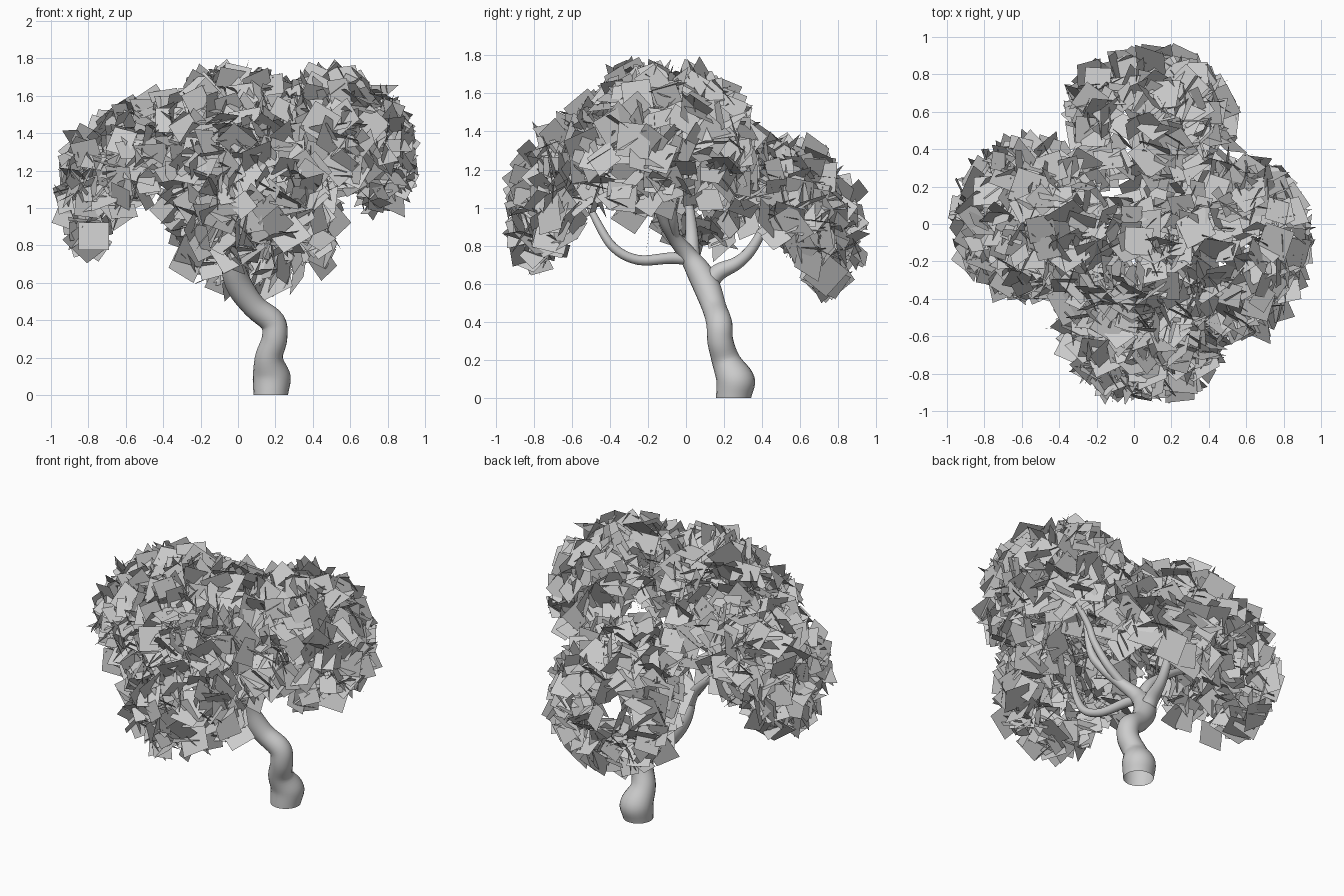
import bpy, bmesh, math, random
from mathutils import Vector

if "Cube" in bpy.data.objects:
    bpy.data.objects.remove(bpy.data.objects["Cube"])

random.seed(7)


def new_object(name, bm):
    me = bpy.data.meshes.new(name)
    bm.to_mesh(me)
    bm.free()
    ob = bpy.data.objects.new(name, me)
    bpy.context.collection.objects.link(ob)
    return ob


def spline(pts, steps=5):
    """Catmull-Rom through (x, y, z, radius) points."""
    p = [Vector(q) for q in pts]
    p = [2 * p[0] - p[1]] + p + [2 * p[-1] - p[-2]]
    out = []
    for i in range(1, len(p) - 2):
        a, b, c, d = p[i - 1:i + 3]
        for s in range(steps):
            t = s / steps
            out.append(0.5 * (2 * b + (c - a) * t + (2 * a - 5 * b + 4 * c - d) * t * t
                              + (3 * b - a - 3 * c + d) * t ** 3))
    return out + [p[-2]]


def tube(name, pts, sides=16):
    path = spline(pts)
    bm = bmesh.new()
    rings = []
    ref = Vector((1, 0, 0))
    for i, q in enumerate(path):
        tan = (path[min(i + 1, len(path) - 1)] - path[max(i - 1, 0)]).to_3d().normalized()
        # rings lie level near the ground
        tan = Vector((0, 0, 1)).lerp(tan, min(1, q.z / 0.35)).normalized()
        ref = (ref - tan * ref.dot(tan)).normalized()
        side = tan.cross(ref)
        ring = []
        for k in range(sides):
            a = 2 * math.pi * k / sides
            ring.append(bm.verts.new(q.to_3d() + (ref * math.cos(a) + side * math.sin(a)) * q.w))
        rings.append(ring)
    for r0, r1 in zip(rings, rings[1:]):
        for k in range(sides):
            j = (k + 1) % sides
            bm.faces.new((r0[k], r0[j], r1[j], r1[k])).smooth = True
    bm.faces.new(rings[-1])
    return new_object(name, bm)


def foliage(name, centre, axis, radii, count=340):
    """Dome of square leaf cards; radii = across, along slope, height."""
    c, w = Vector(centre), Vector(axis).normalized()
    u = Vector((0, 0, 1)).cross(w)
    u = u.normalized() if u.length > 0.2 else Vector((1, 0, 0))
    v = w.cross(u).normalized()
    bm = bmesh.new()
    made = 0
    while made < count:
        d = Vector([random.gauss(0, 1) for _ in range(3)]).normalized()
        if d.z < -0.2:
            continue
        r = random.uniform(0.4, 1) ** 0.4
        out = u * d.x + v * d.y + w * d.z
        pos = c + (u * d.x * radii[0] + v * d.y * radii[1] + w * d.z * radii[2]) * r
        n = Vector([random.gauss(0, 1) for _ in range(3)]).normalized()
        n = (n + out * random.choice((0, 0, 0.9))).normalized()
        a = n.orthogonal().normalized()
        b = n.cross(a)
        t = random.uniform(0, math.pi)
        s = random.uniform(0.055, 0.09)
        e = (a * math.cos(t) + b * math.sin(t)) * s
        f = n.cross(e) * random.uniform(0.8, 1.1)
        quad = [pos + e + f, pos - e + f, pos - e - f, pos + e - f]
        if any(abs(q.x) > 1 or abs(q.y) > 0.98 or q.z > 1.82 for q in quad):
            continue
        bm.faces.new([bm.verts.new(q) for q in quad])
        made += 1
    return new_object(name, bm)


# Trunk, bent twice and running on into the main limb
tube("trunk", [(.175, .25, 0, .092), (.18, .26, .1, .101), (.165, .21, .2, .075),
               (.195, .18, .3, .068), (.185, .175, .39, .068), (.09, .15, .47, .064),
               (.015, .115, .57, .07), (-.02, .07, .66, .066), (-.02, .01, .75, .048),
               (.04, -.06, .84, .036), (.15, -.12, .94, .028), (.22, -.15, 1.06, .024),
               (.26, -.16, 1.4, .01)], 20)

# Branches reaching each leaf cluster
tube("back_branch", [(0, .1, .58, .05), (.0, .17, .66, .045), (.02, .27, .71, .034),
                     (.04, .35, .79, .028), (.06, .44, .95, .02), (.08, .54, 1.1, .01)])
tube("front_branch", [(-.03, .03, .73, .035), (.0, -.08, .735, .03), (.05, -.25, .725, .026),
                      (.07, -.38, .79, .024), (.06, -.47, .93, .02), (.02, -.56, 1.12, .01)])
tube("right_branch", [(.05, -.06, .85, .028), (.16, -.07, .95, .025), (.24, -.09, 1.08, .022),
                      (.3, -.09, 1.2, .02), (.5, -.1, 1.45, .01)])
tube("left_branch", [(-.03, .03, .72, .045), (-.1, .03, .85, .035), (-.25, .02, .98, .025),
                     (-.42, 0, 1.09, .02), (-.58, 0, 1.2, .01)])

# Leaf clusters, domes tilted outward from the crown
foliage("left_leaves", (-.52, .02, 1.14), (-.7, 0, .72), (.41, .47, .4), 360)
foliage("right_leaves", (.5, -.11, 1.29), (.65, 0, .75), (.47, .43, .43), 360)
foliage("back_leaves", (.08, .51, .93), (.04, .74, .64), (.44, .46, .38), 360)
foliage("front_leaves", (.05, -.53, 1.07), (.05, -.74, .64), (.43, .45, .37), 360)
foliage("top_leaves", (.0, -.25, 1.37), (0, -.05, 1), (.4, .36, .34), 260)
